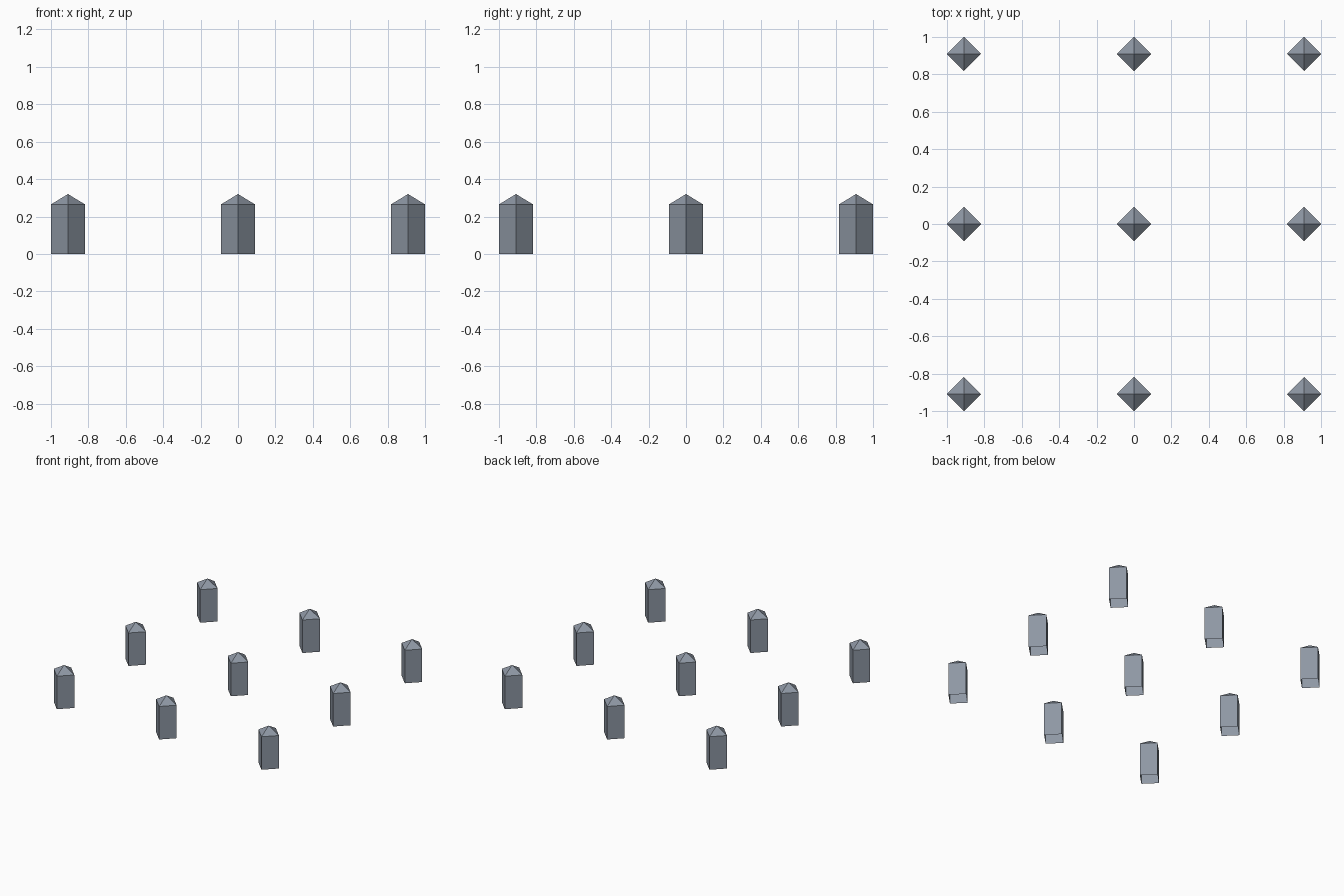
import bpy, bmesh, math

if "Cube" in bpy.data.objects:
    bpy.data.objects.remove(bpy.data.objects["Cube"])

RADIUS = 0.091     # corner radius of the diamond section
SPACING = 0.909    # distance between posts
BODY = 0.265       # height of the straight shaft
TOP = 0.32         # height of the pointed tip


def make_post_mesh():
    # Four-sided shaft, open at the bottom, with corners on the x and y axes
    bm = bmesh.new()
    base = [bm.verts.new((RADIUS * math.cos(i * math.pi / 2),
                          RADIUS * math.sin(i * math.pi / 2), 0)) for i in range(4)]
    rim = [bm.verts.new((v.co.x, v.co.y, BODY)) for v in base]
    tip = bm.verts.new((0, 0, TOP))
    for i in range(4):
        j = (i + 1) % 4
        bm.faces.new((base[i], base[j], rim[j], rim[i]))
        # Pyramid tip
        bm.faces.new((rim[i], rim[j], tip))
    mesh = bpy.data.meshes.new("post")
    bm.to_mesh(mesh)
    bm.free()
    return mesh


# Blue-grey paint
paint = bpy.data.materials.new("blue_grey")
paint.diffuse_color = (0.27, 0.31, 0.37, 1)
paint.use_nodes = True
paint.node_tree.nodes["Principled BSDF"].inputs["Base Color"].default_value = paint.diffuse_color

# Three by three grid of identical posts
post_mesh = make_post_mesh()
post_mesh.materials.append(paint)
for row, y in zip(("front", "middle", "back"), (-SPACING, 0, SPACING)):
    for column, x in zip(("left", "centre", "right"), (-SPACING, 0, SPACING)):
        post = bpy.data.objects.new(f"post_{row}_{column}", post_mesh)
        post.location = (x, y, 0)
        bpy.context.collection.objects.link(post)
